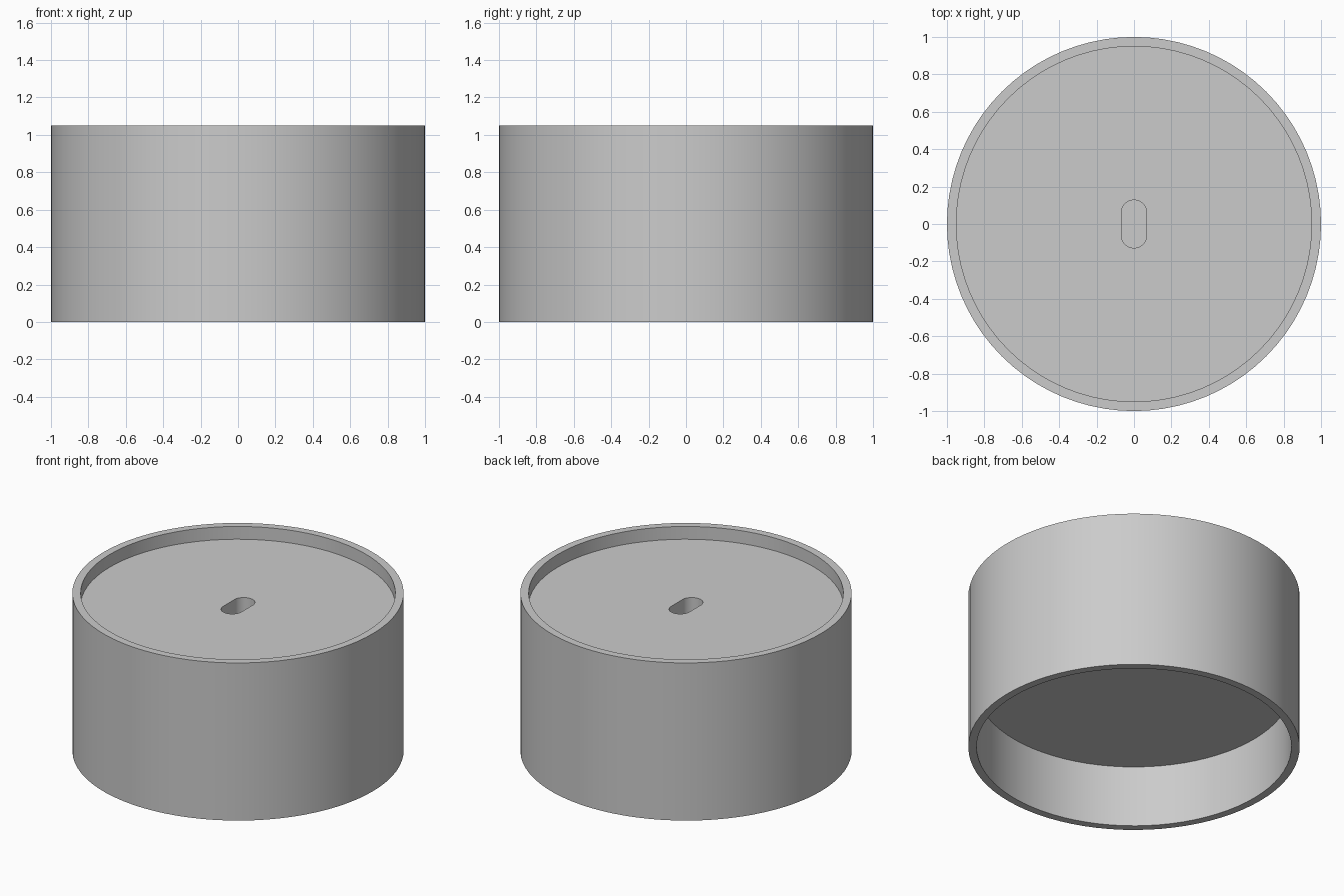
import bpy, bmesh, math

cube = bpy.data.objects.get("Cube")
if cube:
    bpy.data.objects.remove(cube, do_unlink=True)

SIDES = 80
HEIGHT = 1.05
OUTER, INNER = 1.0, 0.95
CEILING, FLOOR = 0.41, 0.965
SLOT_RADIUS, SLOT_HALF, SLOT_DEPTH = 0.068, 0.128, 0.35

grey = bpy.data.materials.new("plain grey")
grey.use_nodes = True
colour = (0.6, 0.6, 0.6, 1)
grey.diffuse_color = colour
grey.node_tree.nodes["Principled BSDF"].inputs["Base Color"].default_value = colour


def make_object(name, bm):
    bmesh.ops.recalc_face_normals(bm, faces=bm.faces)
    mesh = bpy.data.meshes.new(name)
    bm.to_mesh(mesh)
    bm.free()
    mesh.materials.append(grey)
    obj = bpy.data.objects.new(name, mesh)
    bpy.context.collection.objects.link(obj)
    return obj


def ring(bm, radius, z):
    angles = [2 * math.pi * i / SIDES for i in range(SIDES)]
    return [bm.verts.new((radius * math.cos(a), radius * math.sin(a), z)) for a in angles]


# Round body: recessed top, hollow underside, solid web between
bm = bmesh.new()
profile = [(INNER, CEILING), (INNER, 0), (OUTER, 0),
           (OUTER, HEIGHT), (INNER, HEIGHT), (INNER, FLOOR)]
rings = [ring(bm, r, z) for r, z in profile]
for low, high in zip(rings, rings[1:]):
    for i in range(SIDES):
        j = (i + 1) % SIDES
        bm.faces.new((low[i], low[j], high[j], high[i]))
bm.faces.new(rings[0])
bm.faces.new(rings[-1])
body = make_object("round_body", bm)

# Blind slot with rounded ends, cut into the recessed top
bm = bmesh.new()
outline = []
for end in (1, -1):
    for i in range(17):
        a = math.pi * i / 16
        outline.append(bm.verts.new((end * SLOT_RADIUS * math.cos(a),
                                     end * (SLOT_HALF - SLOT_RADIUS + SLOT_RADIUS * math.sin(a)),
                                     FLOOR - SLOT_DEPTH)))
base = bm.faces.new(outline)
top = bmesh.ops.extrude_face_region(bm, geom=[base])["geom"]
bmesh.ops.translate(bm, vec=(0, 0, SLOT_DEPTH + 0.05),
                    verts=[v for v in top if isinstance(v, bmesh.types.BMVert)])
cutter = make_object("slot_cutter", bm)
cutter.hide_render = True
cutter.hide_set(True)

cut = body.modifiers.new("slot", "BOOLEAN")
cut.operation = "DIFFERENCE"
cut.solver = "EXACT"
cut.object = cutter

# Apply the cut, then smooth the curved walls and keep the rims sharp
bpy.ops.object.select_all(action="DESELECT")
body.select_set(True)
bpy.context.view_layer.objects.active = body
bpy.ops.object.modifier_apply(modifier=cut.name)
bpy.data.objects.remove(cutter, do_unlink=True)
bpy.ops.object.shade_smooth_by_angle(angle=math.radians(30))
